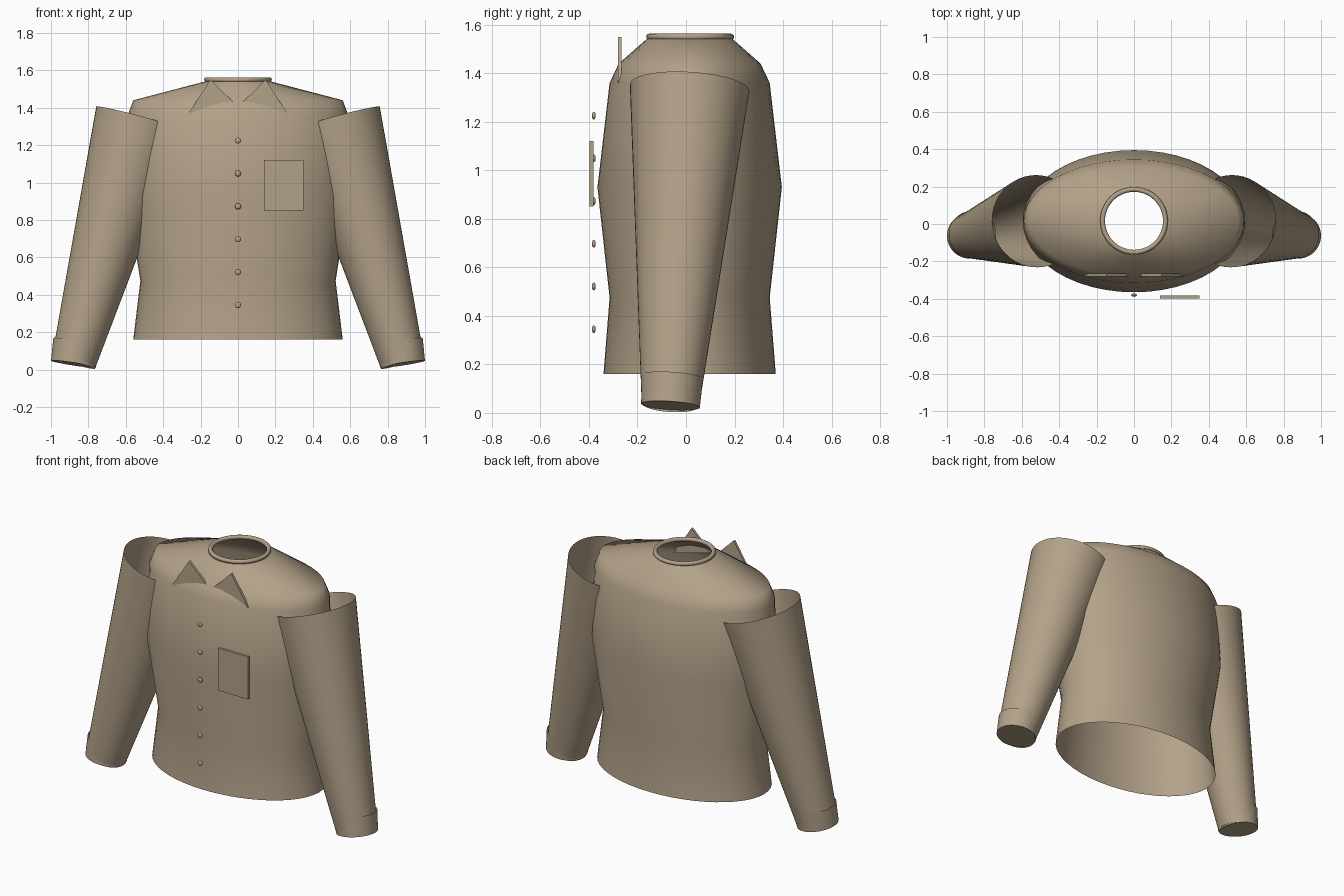
import bpy, bmesh, math
from mathutils import Vector, Matrix

cube = bpy.data.objects.get("Cube")
if cube:
    bpy.data.objects.remove(cube, do_unlink=True)

cloth = bpy.data.materials.new("tan_cloth")
cloth.use_nodes = True
colour = (0.45, 0.36, 0.25, 1)
cloth.diffuse_color = colour
cloth.node_tree.nodes["Principled BSDF"].inputs["Base Color"].default_value = colour

CENTRE_Y = 0.015
SEGMENTS = 48


def finish(name, bm, smooth=True):
    """Turn a bmesh into a named, coloured object."""
    bmesh.ops.recalc_face_normals(bm, faces=bm.faces)
    for face in bm.faces:
        face.smooth = smooth
    mesh = bpy.data.meshes.new(name)
    bm.to_mesh(mesh)
    bm.free()
    mesh.materials.append(cloth)
    obj = bpy.data.objects.new(name, mesh)
    bpy.context.collection.objects.link(obj)
    return obj


def loft(name, rings, cap_end=False):
    """Skin a list of (centre, x_axis, y_axis) ellipses, open at the start."""
    bm = bmesh.new()
    loops = []
    for centre, u, v in rings:
        angles = [math.tau * i / SEGMENTS for i in range(SEGMENTS)]
        loops.append([bm.verts.new(centre + u * math.cos(a) + v * math.sin(a)) for a in angles])
    for a, b in zip(loops, loops[1:]):
        for i in range(SEGMENTS):
            j = (i + 1) % SEGMENTS
            bm.faces.new((a[i], a[j], b[j], b[i]))
    if cap_end:
        bm.faces.new(loops[-1])
    obj = finish(name, bm)
    # Open shells need outward normals
    bm = bmesh.new()
    bm.from_mesh(obj.data)
    mid = sum((r[0] for r in rings), Vector()) / len(rings)
    if sum(f.normal.dot(f.calc_center_median() - mid) for f in bm.faces) < 0:
        bmesh.ops.reverse_faces(bm, faces=bm.faces)
    bm.to_mesh(obj.data)
    bm.free()
    return obj


def tube(name, start, end, r0, r1, cap_end=False):
    """Tapered tube square to its own axis."""
    start, end = Vector(start), Vector(end)
    axis = (end - start).normalized()
    u = axis.cross(Vector((0, 1, 0))).normalized()
    v = axis.cross(u)
    return loft(name, [(start, u * r0, v * r0), (end, u * r1, v * r1)], cap_end)


def plate(name, outline, y, thickness):
    """Flat panel extruded from an x-z outline."""
    bm = bmesh.new()
    face = bm.faces.new([bm.verts.new((x, y, z)) for x, z in outline])
    out = bmesh.ops.extrude_face_region(bm, geom=[face])
    moved = [g for g in out["geom"] if isinstance(g, bmesh.types.BMVert)]
    bmesh.ops.translate(bm, verts=moved, vec=(0, thickness, 0))
    return finish(name, bm, smooth=False)


def sharpen(obj):
    bpy.ops.object.select_all(action="DESELECT")
    obj.select_set(True)
    bpy.context.view_layer.objects.active = obj
    bpy.ops.object.shade_smooth_by_angle(angle=math.radians(35))


# Torso: z, half width, half depth
profile = [(0.16, 0.56, 0.355), (0.475, 0.522, 0.33), (0.93, 0.595, 0.38),
           (1.36, 0.59, 0.33), (1.44, 0.56, 0.292), (1.54, 0.178, 0.178)]
loft("torso", [(Vector((0, CENTRE_Y, z)), Vector((w, 0, 0)), Vector((0, d, 0)))
               for z, w, d in profile])

# Neckband ring
bpy.ops.mesh.primitive_torus_add(major_radius=0.168, minor_radius=0.013, major_segments=48,
                                 minor_segments=12, location=(0, CENTRE_Y + 0.002, 1.55))
neckband = bpy.context.object
neckband.name = "neckband"
neckband.data.materials.append(cloth)
bpy.ops.object.shade_smooth()

# Sleeves, cuffs and collar points on both sides
for side, s in (("left", 1), ("right", -1)):
    tube(side + "_sleeve", (s * 0.52, CENTRE_Y, 1.34), (s * 0.88, -0.064, 0.035), 0.247, 0.119)
    cuff = tube(side + "_cuff", (s * 0.862, -0.056, 0.15), (s * 0.88, -0.064, 0.03),
                0.127, 0.121, cap_end=True)
    sharpen(cuff)
    plate(side + "_collar_point",
          [(s * 0.148, 1.55), (s * 0.27, 1.36), (s * 0.02, 1.425)], -0.28, 0.015)

# Chest pocket
plate("chest_pocket", [(0.14, 0.85), (0.35, 0.85), (0.35, 1.12), (0.14, 1.12)], -0.398, 0.016)

# Front buttons
for i in range(6):
    bm = bmesh.new()
    bmesh.ops.create_uvsphere(bm, u_segments=16, v_segments=10, radius=0.016,
                              matrix=Matrix.Translation((0, -0.38, 1.225 - 0.176 * i))
                              @ Matrix.Diagonal((1, 0.5, 1, 1)))
    finish(f"button_{i + 1}", bm)
